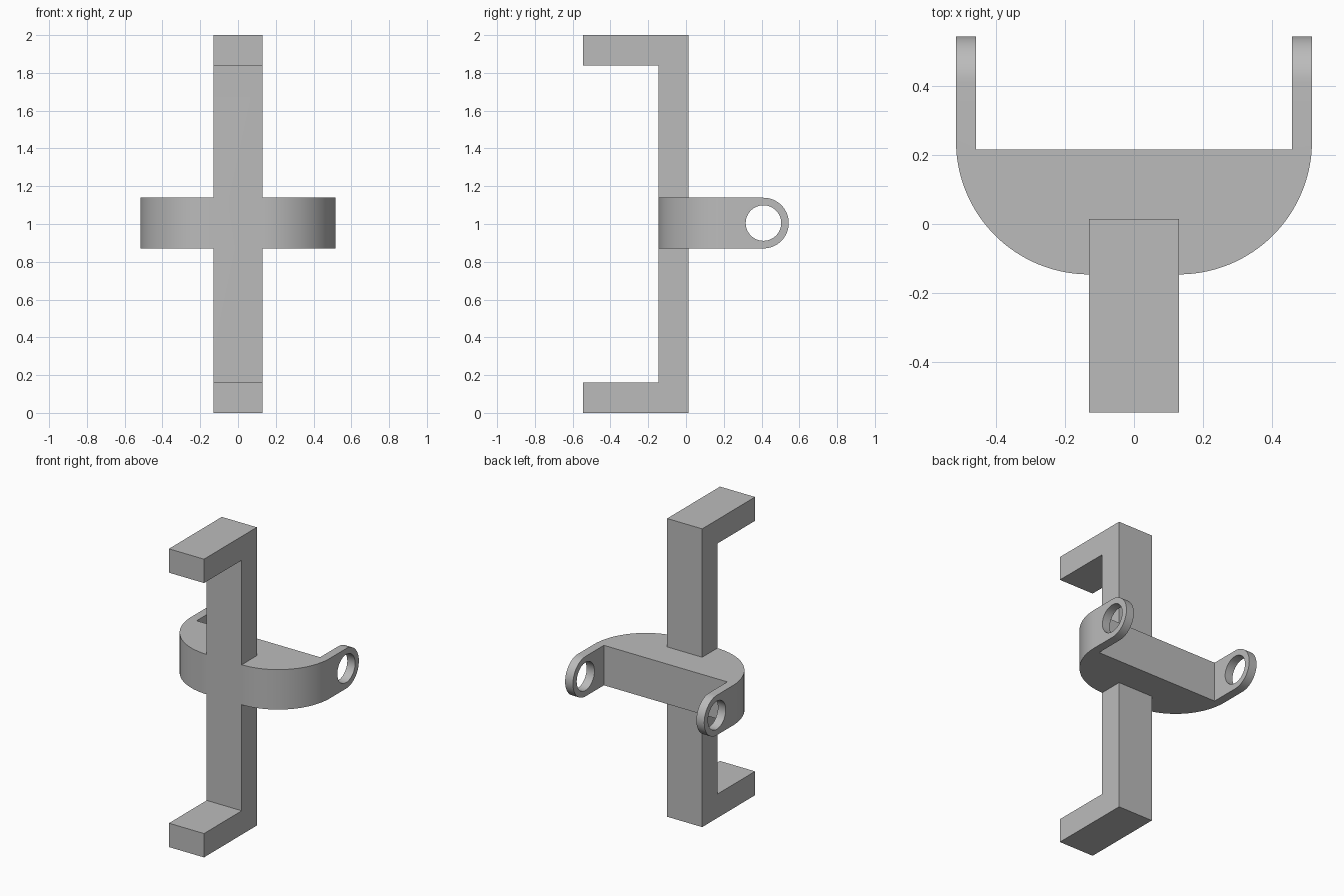
import bpy, bmesh, math
from mathutils import Vector

if "Cube" in bpy.data.objects:
    bpy.data.objects.remove(bpy.data.objects["Cube"], do_unlink=True)

grey = bpy.data.materials.new("plain grey")
grey.use_nodes = True
grey.diffuse_color = (0.5, 0.5, 0.5, 1)
grey.node_tree.nodes["Principled BSDF"].inputs["Base Color"].default_value = grey.diffuse_color

MID_Z = 1.005              # height of the yoke and pin holes
HALF_H = 0.134             # half height of the yoke
PIN_Y = 0.41               # pin hole centre
HALF_W = 0.516             # half width of the yoke
BAR_W = 0.13               # half width of the upright bar
FRONT, BACK, TIP = -0.146, 0.014, -0.546


def prism(name, points, axis, low, high):
    """Extrude a 2D outline along x (points are y, z) or z (points are x, y)."""
    bm = bmesh.new()
    verts = [bm.verts.new((low, a, b) if axis == "x" else (a, b, low)) for a, b in points]
    face = bm.faces.new(verts)
    step = Vector((high - low, 0, 0)) if axis == "x" else Vector((0, 0, high - low))
    moved = bmesh.ops.extrude_face_region(bm, geom=[face])["geom"]
    bmesh.ops.translate(bm, vec=step, verts=[v for v in moved if isinstance(v, bmesh.types.BMVert)])
    bmesh.ops.recalc_face_normals(bm, faces=bm.faces)
    mesh = bpy.data.meshes.new(name)
    bm.to_mesh(mesh)
    bm.free()
    mesh.materials.append(grey)
    obj = bpy.data.objects.new(name, mesh)
    bpy.context.collection.objects.link(obj)
    return obj


def arc(cx, cy, radius, start, end, steps):
    angles = [math.radians(start + (end - start) * i / steps) for i in range(steps + 1)]
    return [(cx + radius * math.cos(a), cy + radius * math.sin(a)) for a in angles]


def combine(target, tool, operation):
    mod = target.modifiers.new(operation, "BOOLEAN")
    mod.operation, mod.solver, mod.object = operation, "EXACT", tool
    bpy.context.view_layer.objects.active = target
    bpy.ops.object.modifier_apply(modifier=mod.name)
    bpy.data.objects.remove(tool, do_unlink=True)


# Yoke: rounded front block with two arms reaching back
bend = HALF_W - BAR_W
right_half = arc(BAR_W, FRONT + bend, bend, -90, 0, 32)
right_half += [(HALF_W, 0.6), (0.458, 0.6), (0.458, 0.216)]
plan = right_half + [(-x, y) for x, y in reversed(right_half)]
holder = prism("yoke_holder", plan, "z", MID_Z - HALF_H, MID_Z + HALF_H)

# Rounded arm ends
side = [(-0.5, MID_Z - HALF_H)] + arc(PIN_Y, MID_Z, HALF_H, -90, 90, 32) + [(-0.5, MID_Z + HALF_H)]
combine(holder, prism("arm_end_shape", side, "x", -1, 1), "INTERSECT")

# Pin holes through both arms
hole = arc(PIN_Y, MID_Z, 0.094, 0, 360, 48)[:-1]
combine(holder, prism("pin_hole_cutter", hole, "x", -1, 1), "DIFFERENCE")

# Upright bar with a forward hook at each end
bar = [(TIP, 0), (BACK, 0), (BACK, 2), (TIP, 2), (TIP, 1.84), (FRONT, 1.84), (FRONT, 0.16), (TIP, 0.16)]
combine(holder, prism("hooked_bar", bar, "x", -BAR_W, BAR_W), "UNION")

# Smooth the curves, keep the corners sharp
bpy.ops.object.select_all(action="DESELECT")
holder.select_set(True)
bpy.context.view_layer.objects.active = holder
bpy.ops.object.shade_smooth_by_angle(angle=math.radians(30))
